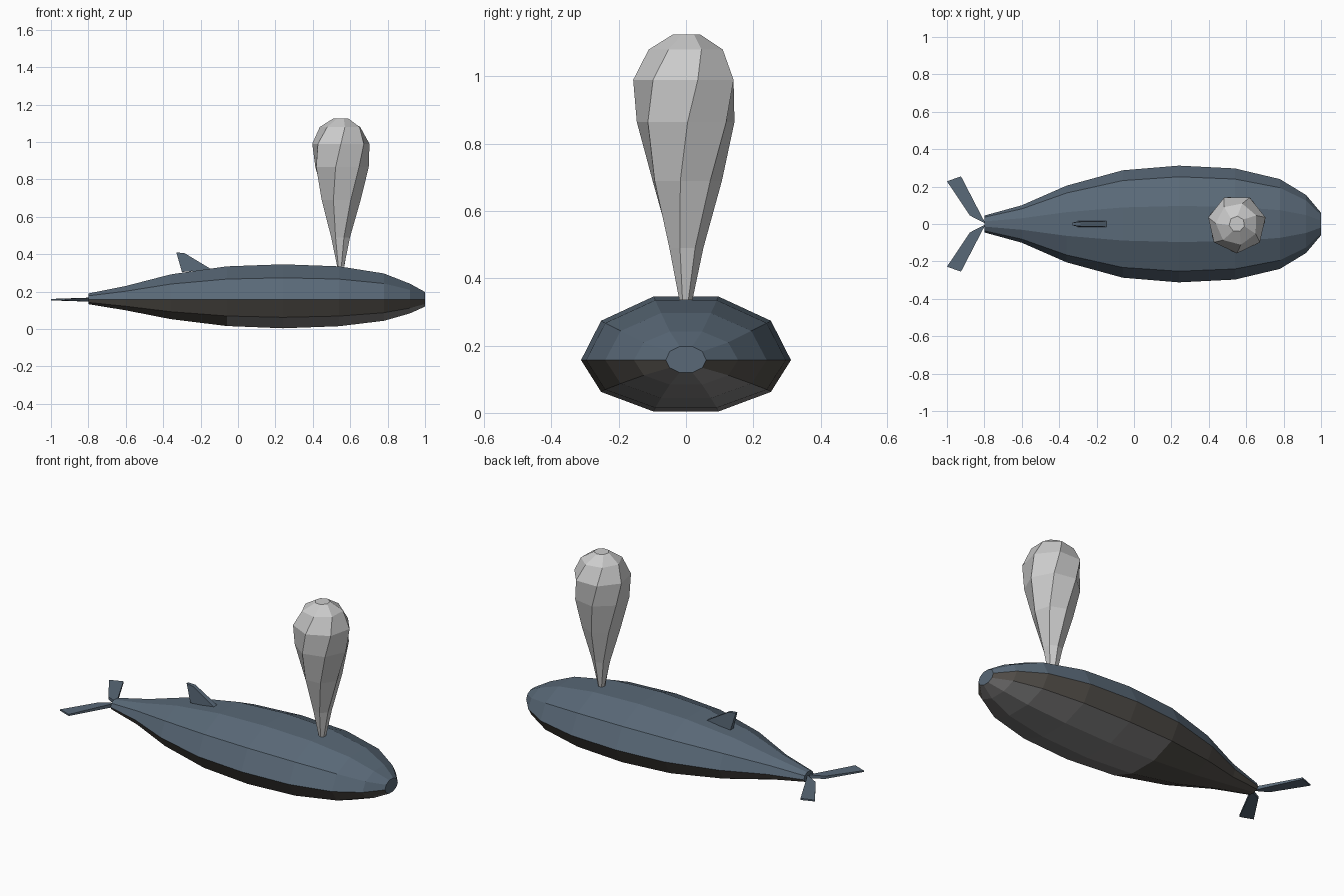
import bpy, bmesh, math

if "Cube" in bpy.data.objects:
    bpy.data.objects.remove(bpy.data.objects["Cube"])


def material(name, rgb):
    m = bpy.data.materials.new(name)
    m.diffuse_color = (*rgb, 1)
    m.use_nodes = True
    m.node_tree.nodes["Principled BSDF"].inputs["Base Color"].default_value = m.diffuse_color
    return m


BLUE = material("slate_blue", (0.10, 0.14, 0.185))
BROWN = material("dark_brown", (0.085, 0.077, 0.067))
GREY = material("belly_grey", (0.24, 0.235, 0.235))


def loft(name, rings, mats=(), pick=None):
    """Skin a list of closed rings and cap both ends."""
    bm = bmesh.new()
    vs = [[bm.verts.new(p) for p in ring] for ring in rings]
    n = len(rings[0])
    for i in range(len(vs) - 1):
        for k in range(n):
            j = (k + 1) % n
            f = bm.faces.new((vs[i][k], vs[i][j], vs[i + 1][j], vs[i + 1][k]))
            if pick:
                f.material_index = pick(i, k)
    bm.faces.new(vs[0])
    bm.faces.new(vs[-1])
    bmesh.ops.recalc_face_normals(bm, faces=bm.faces)
    me = bpy.data.meshes.new(name)
    bm.to_mesh(me)
    bm.free()
    for m in mats:
        me.materials.append(m)
    ob = bpy.data.objects.new(name, me)
    bpy.context.collection.objects.link(ob)
    return ob


# Body: ten-sided sections along x (x, half width, top z, bottom z)
stations = [(-0.80, 0.045, 0.190, 0.133), (-0.60, 0.10, 0.230, 0.100),
            (-0.36, 0.205, 0.292, 0.053), (-0.06, 0.287, 0.335, 0.016),
            (0.24, 0.312, 0.346, 0.004), (0.54, 0.297, 0.335, 0.015),
            (0.78, 0.240, 0.297, 0.044), (0.92, 0.155, 0.242, 0.084),
            (1.00, 0.060, 0.198, 0.120)]
MID, S72 = 0.157, math.sin(math.radians(72))


def section(x, w, top, bottom):
    ring = []
    for k in range(10):
        a = math.radians(36 * k)
        h = (top - MID) if k < 5 else (MID - bottom)
        ring.append((x, w * math.cos(a), MID + h / S72 * math.sin(a)))
    return ring


def body_colour(i, k):
    if k < 5:
        return 0                                # upper half
    return 2 if k in (6, 7, 8) and i >= 3 else 1  # belly patch / lower side


loft("body", [section(*s) for s in stations], (BLUE, BROWN, GREY), body_colour)

# Water spout: twisted seven-sided teardrop (z, radius)
spout = [(0.335, 0.02), (0.49, 0.052), (0.69, 0.107), (0.865, 0.149),
         (0.99, 0.157), (1.08, 0.113), (1.125, 0.042)]
rings = []
for i, (z, r) in enumerate(spout):
    angles = [math.radians(12.9 + 11 * (i - 4) + 360 / 7 * k) for k in range(7)]
    rings.append([(0.55 + r * math.cos(a), r * math.sin(a), z) for a in angles])
loft("water_spout", rings)

# Dorsal fin: swept profile (x, z, half thickness)
fin = [(-0.30, 0.305, 0.015), (-0.14, 0.318, 0.015),
       (-0.285, 0.405, 0.012), (-0.33, 0.410, 0.007)]
loft("dorsal_fin", [[(x, s * t, z) for x, z, t in fin] for s in (-1, 1)], (BLUE,))

# Tail flukes: thin blades, mirrored across y (x, y, half thickness)
fluke = [(-0.79, 0.0, 0.011), (-0.807, 0.027, 0.010), (-0.925, 0.255, 0.005),
         (-1.0, 0.228, 0.004), (-0.877, 0.045, 0.008)]
for side, label in ((1, "left"), (-1, "right")):
    loft("tail_fluke_" + label,
         [[(x, side * y, MID + s * t) for x, y, t in fluke] for s in (-1, 1)],
         (BLUE,))
